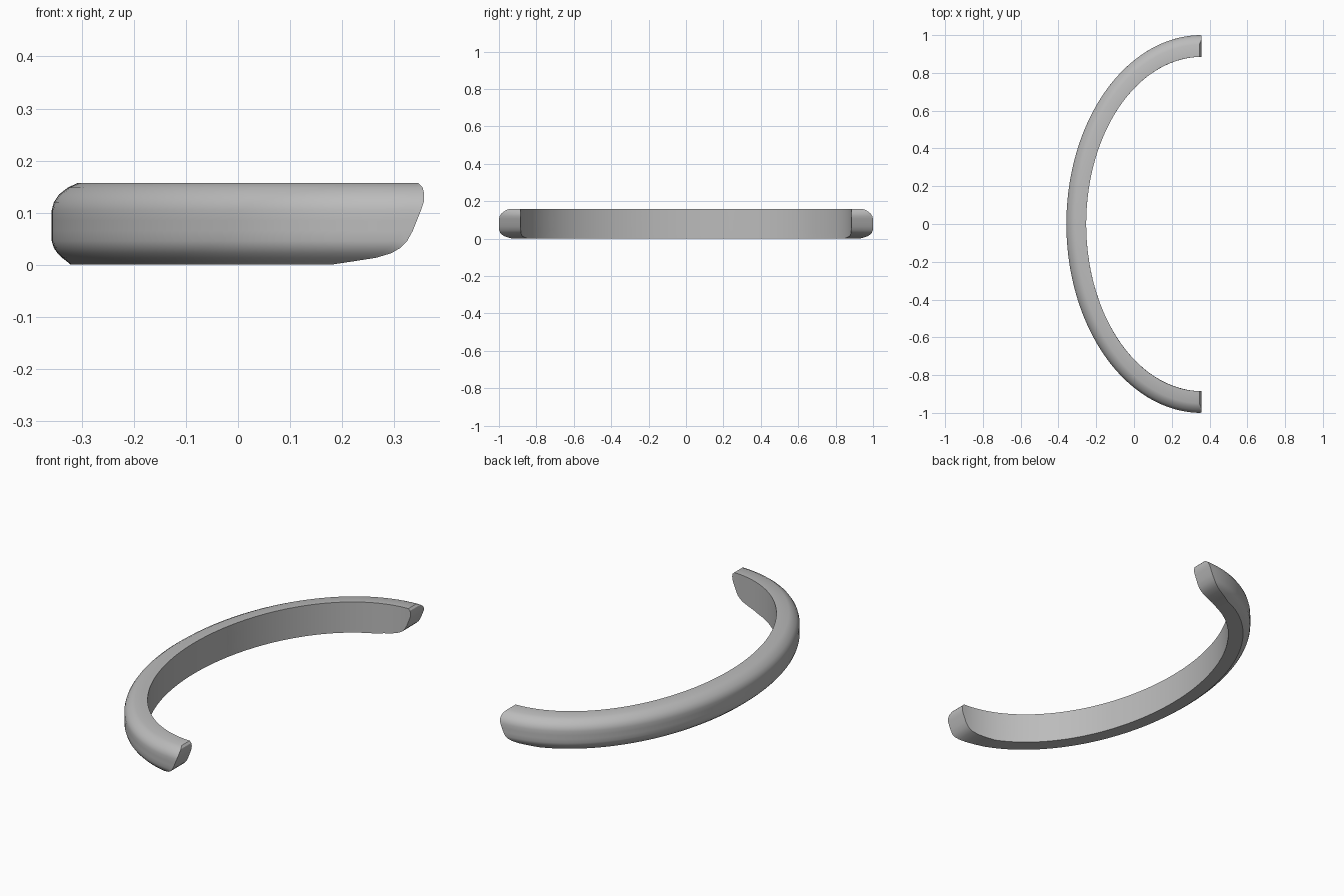
import bpy, bmesh, math

cube = bpy.data.objects.get("Cube")
if cube:
    bpy.data.objects.remove(cube)

# One flat grey
grey = bpy.data.materials.new("plain_grey")
grey.use_nodes = True
colour = (0.5, 0.5, 0.5, 1)
grey.diffuse_color = colour
grey.node_tree.nodes["Principled BSDF"].inputs["Base Color"].default_value = colour

# Levels of the band: height, inset of the outer wall, x of the slanted end
LEVELS = [
    (0.0, 0.036, 0.18), (0.006, 0.029, 0.22), (0.013, 0.02, 0.265),
    (0.022, 0.011, 0.295), (0.032, 0.004, 0.312), (0.045, 0, 0.325),
    (0.065, 0, 0.336), (0.085, 0, 0.344), (0.105, 0, 0.352),
    (0.12, 0.004, 0.357), (0.135, 0.014, 0.358), (0.148, 0.031, 0.355),
    (0.157, 0.05, 0.346),
]
CENTRE_X = 0.358
STEPS = 96


def arc(bm, rx, ry, z, end_x):
    """Half ellipse open towards +x, stopped where it meets the end face."""
    start = math.acos((CENTRE_X - end_x) / rx)
    first, last = -(math.pi / 2 - 0), math.pi / 2
    first, last = -start, start
    return [bm.verts.new((CENTRE_X - rx * math.cos(a), ry * math.sin(a), z))
            for a in (first + (last - first) * i / STEPS for i in range(STEPS + 1))]


bm = bmesh.new()
outer = [arc(bm, 0.716 - d, 1 - d, z, x) for z, d, x in LEVELS]
inner = [arc(bm, 0.611, 0.885, z, x) for z, d, x in LEVELS]


def strip(a, b):
    for i in range(len(a) - 1):
        bm.faces.new((a[i], a[i + 1], b[i + 1], b[i]))


# Inner and outer walls, then the two slanted ends
for k in range(len(LEVELS) - 1):
    strip(outer[k], outer[k + 1])
    strip(inner[k + 1], inner[k])
    for e in (0, -1):
        bm.faces.new((outer[k][e], inner[k][e], inner[k + 1][e], outer[k + 1][e]))
# Flat top and bottom
strip(outer[-1], inner[-1])
strip(inner[0], outer[0])
bmesh.ops.recalc_face_normals(bm, faces=bm.faces)

mesh = bpy.data.meshes.new("curved_band")
bm.to_mesh(mesh)
bm.free()
mesh.materials.append(grey)
band = bpy.data.objects.new("curved_band", mesh)
bpy.context.collection.objects.link(band)
bpy.context.view_layer.objects.active = band
band.select_set(True)
bpy.ops.object.shade_smooth_by_angle(angle=math.radians(28))
